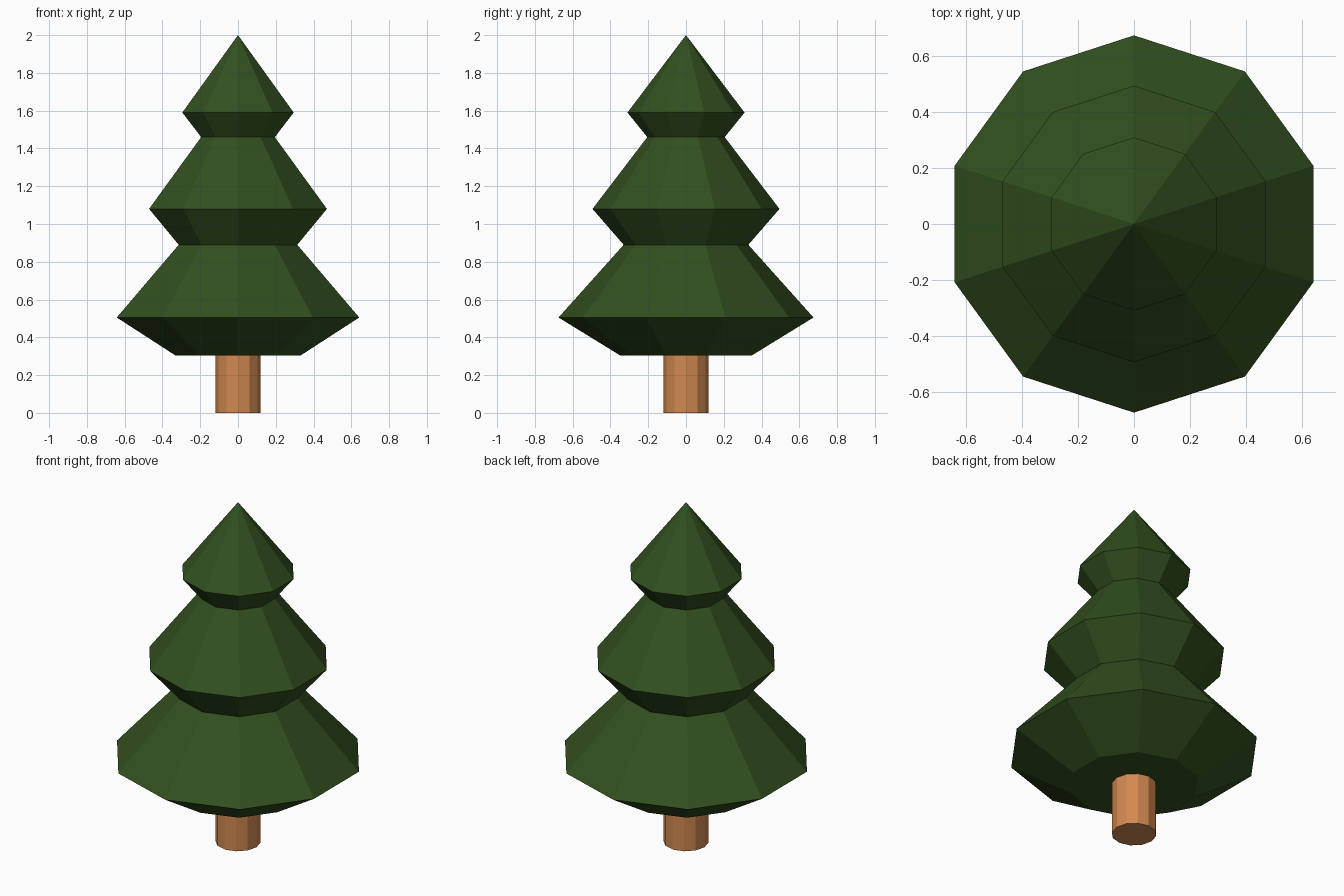
import bpy, bmesh
from math import sin, cos, pi

if "Cube" in bpy.data.objects:
    bpy.data.objects.remove(bpy.data.objects["Cube"])


def lathe(name, profile, sides, color):
    """Flat-faced solid from (radius, z) rings; radius 0 makes a tip, open ends are capped."""
    bm = bmesh.new()
    rings = []
    for r, z in profile:
        if r == 0:
            rings.append([bm.verts.new((0, 0, z))] * sides)
        else:
            rings.append([bm.verts.new((r * sin(2 * pi * i / sides), r * cos(2 * pi * i / sides), z))
                          for i in range(sides)])
    for low, high in zip(rings, rings[1:]):
        for i in range(sides):
            j = (i + 1) % sides
            corners = dict.fromkeys((low[i], low[j], high[j], high[i]))
            bm.faces.new(list(corners))
    for (r, _), ring in ((profile[0], rings[0]), (profile[-1], rings[-1])):
        if r > 0:
            bm.faces.new(ring)
    bmesh.ops.recalc_face_normals(bm, faces=bm.faces)
    mesh = bpy.data.meshes.new(name)
    bm.to_mesh(mesh)
    bm.free()
    mat = bpy.data.materials.new(name + "_colour")
    mat.diffuse_color = color
    mat.use_nodes = True
    mat.node_tree.nodes["Principled BSDF"].inputs["Base Color"].default_value = mat.diffuse_color
    mesh.materials.append(mat)
    obj = bpy.data.objects.new(name, mesh)
    bpy.context.collection.objects.link(obj)
    return obj


# Three-tier foliage, ten sides
lathe("foliage",
      [(0.35, 0.305), (0.675, 0.505), (0.33, 0.89), (0.495, 1.08),
       (0.205, 1.46), (0.31, 1.59), (0, 2.0)],
      10, (0.032, 0.08, 0.014, 1))

# Trunk, twelve sides
lathe("trunk", [(0.12, 0), (0.12, 0.32)], 12, (0.64, 0.25, 0.08, 1))
